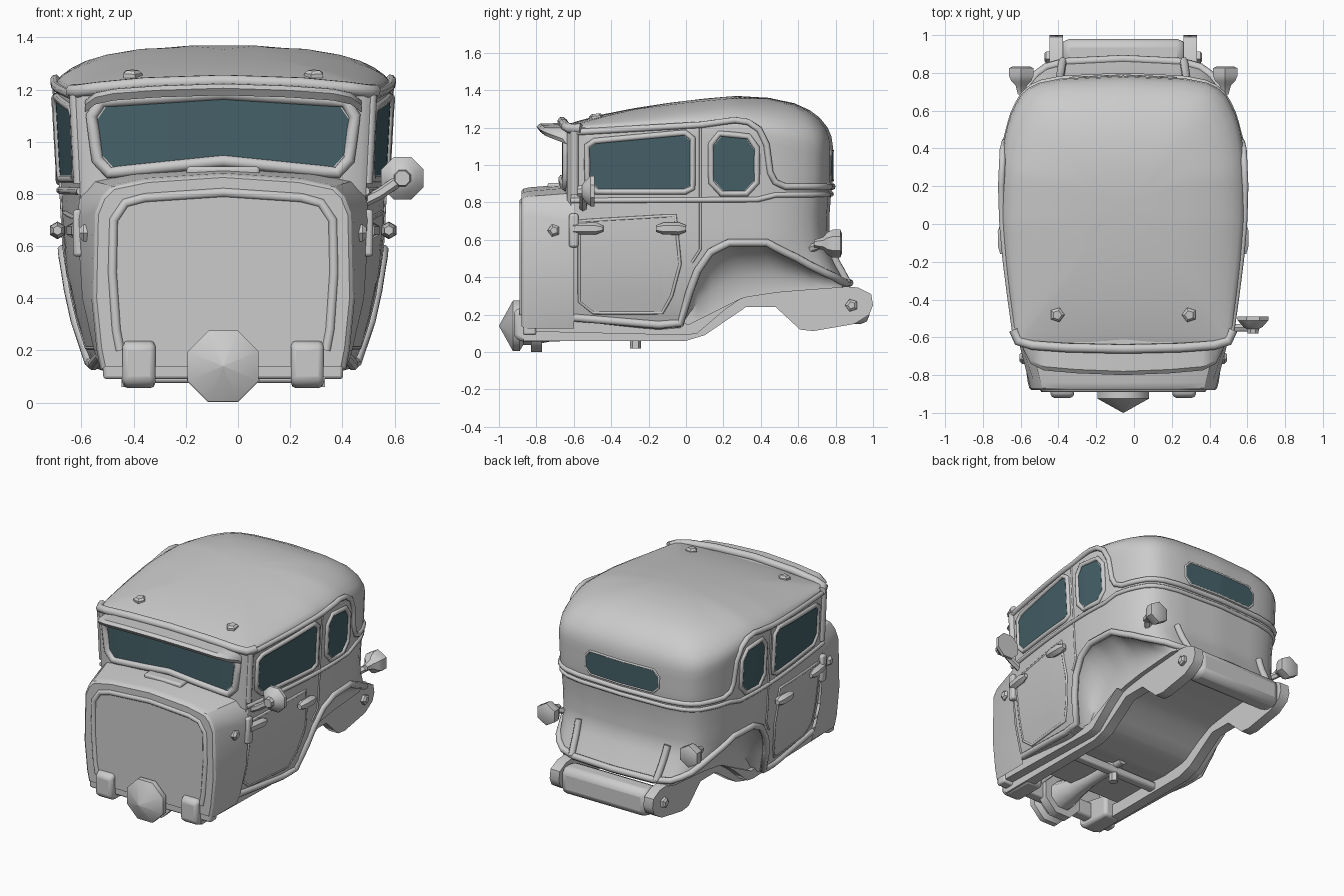
import bpy, bmesh, math
from mathutils import Vector as V

if "Cube" in bpy.data.objects:
    bpy.data.objects.remove(bpy.data.objects["Cube"])
CX = -0.057  # body centre line; only the wing mirror sits off it
glass = bpy.data.materials.new("glass")
glass.diffuse_color = (0.06, 0.12, 0.14, 1)
glass.use_nodes = True
glass.node_tree.nodes["Principled BSDF"].inputs["Base Color"].default_value = glass.diffuse_color

def make(name, verts, faces, mirror=True, mat=None, angle=38):
    bm = bmesh.new()
    vs = [bm.verts.new(v) for v in verts]
    for f in faces:
        bm.faces.new([vs[i] for i in f])
    bmesh.ops.remove_doubles(bm, verts=bm.verts, dist=0.0005)
    bmesh.ops.recalc_face_normals(bm, faces=bm.faces)
    if mirror:  # no end caps inside the mirror plane
        mid = [f for f in bm.faces if all(abs(v.co.x) < .001 for v in f.verts)]
        bmesh.ops.delete(bm, geom=mid, context='FACES_ONLY')
    me = bpy.data.meshes.new(name)
    bm.to_mesh(me)
    bm.free()
    me.shade_smooth()
    me.set_sharp_from_angle(angle=math.radians(angle))
    ob = bpy.data.objects.new(name, me)
    bpy.context.collection.objects.link(ob)
    ob.location.x = CX
    if mat:
        me.materials.append(mat)
    if mirror:
        ob.modifiers.new("mirror", 'MIRROR')
    return ob

def grid(name, rows, wrap=False, caps=False, **kw):
    n, m = len(rows[0]), len(rows)
    faces = [(i*n+j, i*n+(j+1) % n, (i+1)*n+(j+1) % n, (i+1)*n+j)
             for i in range(m-1) for j in range(n if wrap else n-1)]
    if caps:
        faces += [tuple(range(n)), tuple(range((m-1)*n, m*n))]
    return make(name, [p for r in rows for p in r], faces, **kw)

def ring(c, s, w, r, n, ph=0):
    return [c + r*(math.cos((k+ph)*math.tau/n)*s + math.sin((k+ph)*math.tau/n)*w) for k in range(n)]

def tube(name, pts, r, n=8, closed=False, **kw):
    pts = [V(p) for p in pts]
    rows, m, s = [], len(pts), V((0.9, 0.12, 0.35))
    for i, p in enumerate(pts):
        t = V()
        if i or closed:
            t += (p-pts[i-1]).normalized()
        if i < m-1 or closed:
            t += (pts[(i+1) % m]-p).normalized()
        t.normalize()
        if abs(p.x) < .001:  # meets its mirror image squarely
            t = V((math.copysign(1, t.x), 0, 0))
        s = (s - t*s.dot(t)).normalized()
        rows.append(ring(p, s, t.cross(s), r, n))
    return grid(name, rows+rows[:1] if closed else rows, wrap=True, caps=not closed, angle=58, **kw)

def lathe(name, prof, origin, axis, n=8, **kw):
    q, o = V(axis).to_track_quat('Z', 'Y'), V(origin)
    rows = [ring(o + q @ V((0, 0, d)), q @ V((1, 0, 0)), q @ V((0, 1, 0)), r, n, .5) for d, r in prof]
    return grid(name, rows, wrap=True, caps=True, **kw)

def prism(name, poly, x0, x1, bev=0, **kw):  # side-view (y, z) outline pushed along x
    ob = grid(name, [[(x, y, z) for y, z in poly] for x in (x0, x1)], wrap=True, caps=True, **kw)
    if bev:
        b = ob.modifiers.new("bevel", 'BEVEL')
        b.width, b.segments = bev, 2

def box(name, x0, x1, y0, y1, z0, z1, bev=0.012, **kw):
    prism(name, [(y0, z0), (y1, z0), (y1, z1), (y0, z1)], x0, x1, bev, **kw)

def tab(t, T):  # linear table lookup
    for (a, p), (b, q) in zip(T, T[1:]):
        if t <= b:
            return p + (q-p)*(max(t, a)-a)/(b-a)
    return T[-1][1]

# body surface: u runs front centre -> side (u = y) -> rear centre
PX = [(-1.2, 0), (-.66, .54), (-.62, .567), (-.4, .597), (-.2, .622), (0, .64), (.2, .646), (.4, .637), (.5, .622),
      (.6, .592), (.68, .545), (.73, .503), (.78, .452), (.9, .335), (1.25, 0)]
PY = [(-1.2, -.66), (-1, -.657), (-.82, -.648), (-.66, -.635), (-.62, -.615), (.6, .6), (.68, .685), (.73, .722),
      (.78, .747), (.9, .77), (1.25, .785)]
ZF = [(.1, .75), (.14, .785), (.2, .825), (.3, .87), (.4, .907), (.6, .95), (.85, .97), (1.2, 1)]
RY = [(.34, .1), (.4, .07), (.47, .03), (.57, -.015), (.7, -.02), (.84, -.01), (.9, 0)]
ZB = [(-.62, .17), (-.15, .13), (-.03, .14), (.015, .3), (.06, .42), (.13, .52), (.23, .57), (.43, .57),
      (.58, .49), (.68, .41), (.78, .365), (.9, .355)]
FZ = [(-.02, .14), (.05, .15), (.18, .23), (.3, .29), (.5, .32), (.9, .35)]
TOP = [(-.65, 1.245), (-.4, 1.29), (0, 1.345), (.25, 1.37), (.5, 1.367), (.8, 1.355)]

def surf(u, z, off=0.0):
    x, y = tab(u, PX), tab(u, PY)
    w = min(1, max(0, (y-.42)/.3))
    n = V((tab(u+.02, PY)-tab(u-.02, PY) if x > 1e-6 else 0, tab(u-.02, PX)-tab(u+.02, PX), 0)).normalized()
    return V((x*tab(z, ZF), y + w*w*(3-2*w)*tab(z, RY), z)) + n*off

def bead(name, poly, r, off=0.0, closed=False):  # moulding along a (u, z) path
    pts = []
    for a, b in zip(poly, poly[1:]+(poly[:1] if closed else [])):
        k = max(1, int(math.dist(a, b)/.05))
        pts += [(a[0]+(b[0]-a[0])*i/k, a[1]+(b[1]-a[1])*i/k) for i in range(k)]
    tube(name, [surf(u, z, off) for u, z in (pts if closed else pts+[poly[-1]])], r, 8, closed)

def patch(name, poly, off, mat=None):  # outline filled on the body surface
    lo, hi = min(p[0] for p in poly), max(p[0] for p in poly)
    rows = []
    for u in sorted({p[0] for p in poly} | {lo+(hi-lo)*i/12 for i in range(13)}):
        zs = []
        for a, b in zip(poly, poly[1:]+poly[:1]):
            if min(a[0], b[0])-1e-9 <= u <= max(a[0], b[0])+1e-9:
                zs += [a[1], b[1]] if abs(a[0]-b[0]) < 1e-9 else [a[1]+(b[1]-a[1])*(u-a[0])/(b[0]-a[0])]
        rows.append([surf(u, min(zs)+(max(zs)-min(zs))*k/5, off) for k in range(6)])
    grid(name, rows, mat=mat)

# cab shell and roof dome, then floor with wheel tubs, one column at a time
US = sorted({-1.2+.09*i for i in range(7)} | {-.62+.06*i for i in range(10)} | {p[0] for p in ZB}
            | {.18, .28, .33, .38, .48, .53, .63, .73, .84} | {.9+.07*i for i in range(6)})
shell, floor = [], []
for u in US:
    zb, ze = tab(u, ZB), tab(u, [(-.6, 1.2), (0, 1.215), (.3, 1.2), (.7, 1.1)])
    c = [surf(u, zb+(ze-zb)*i/14) for i in range(15)]
    p, e = c[0], c[-1]
    for k in (.99, .96, .9, .82, .7, .5, .25, 0):
        x, y = e.x*k, .1+(e.y-.1)*k
        c.append(V((x, y, ze+(tab(y, TOP)-.08*x*x-ze)*math.sqrt(1-k**4))))
    shell.append(c)
    xi, fz = min(.42, p.x), min(tab(p.y, FZ), zb)
    if u >= -.62:
        floor.append([p, V((max(xi, p.x*.93), p.y, zb-.01)), V((xi+(p.x-xi)*.35, p.y, zb+(fz-zb)*.25)),
                      V((xi, p.y, zb+(fz-zb)*.6)), V((xi, p.y, fz)), V((0, p.y, fz))])
grid("cab_shell", shell)
grid("floor_and_wheel_tubs", floor, angle=50)

# cowl and firewall
F = [(0, .88), (.3, .86), (.435, .832), (.472, .795), (.498, .73), (.505, .4), (.485, .2), (.47, .125)]
B = [(0, .9), (.36, .88), (.5, .85), (.55, .79), (.56, .7), (.54, .4), (.495, .2), (.47, .125)]
sec = lambda s, y, k=1: [(x*k, y, .45+(z-.45)*k) for x, z in s]
front = sec(F, -.88, .96)
grid("cowl", [front, sec(F, -.868, .985), sec(F, -.84), sec(B, -.6)], angle=30)
make("firewall", front+[(0, -.88, front[-1][2])], [tuple(range(len(front)+1))])
tube("firewall_rim", [(x, -.872, z) for x, z in
     [(0, .805), (.3, .785), (.375, .765), (.42, .7), (.425, .5), (.41, .28), (.395, .2)]], .019)
box("cowl_vent", -.14, .14, -.74, -.64, .86, .905, mirror=False)
lathe("cowl_bolt", [(-.02, .035), (.02, .035), (.035, .02)], (.515, -.706, .65), (1, 0, 0), 5)

# windows and their frames
for k, closed, r, poly in [
        ("windscreen", 0, .024, [(-1.2, .945), (-.77, .9), (-.725, .95), (-.71, 1.08), (-.75, 1.135), (-1.2, 1.165)]),
        ("door_window", 1, .016, [(-.52, 1.09), (-.48, 1.115), (-.02, 1.16), (.02, 1.13), (.02, .89), (-.02, .87), (-.47, .87), (-.52, .92)]),
        ("quarter_window", 1, .016, [(.145, .92), (.2, .86), (.31, .86), (.365, .92), (.365, 1.08), (.32, 1.14), (.19, 1.155), (.145, 1.1)]),
        ("rear_window", 0, .007, [(1.25, .925), (1.0, .925), (.96, .965), (.96, 1.03), (1.0, 1.07), (1.25, 1.07)])]:
    patch(k, poly, .004, glass)
    mu, mz = [sum(c)/len(poly) for c in zip(*poly)]
    bead(k+"_frame", [(u if u in (-1.2, 1.25) else u+math.copysign(r*.8, u-mu), z+math.copysign(r*.8, z-mz))
                      for u, z in poly], r, 0, closed)

# doors, seams, belt, drip rail, arch lip
door = [(-.575, .7), (-.06, .73), (-.035, .47), (-.08, .3), (-.13, .21), (-.5, .21), (-.575, .27)]
patch("door_panel", door, .005)
bead("door_bead", door, .009, 0, True)
bead("door_seam", [(.075, 1.2), (.075, .55), (.03, .48)], .007)
bead("belt_bead", [(-.62, .81), (.38, .815), (.48, .84), (1.25, .845)], .015)
bead("drip_rail", [(-.6, 1.175), (.08, 1.215), (.26, 1.24), (.33, 1.23), (.39, 1.19), (.43, 1.11), (.45, .96),
                   (.475, .91), (.53, .885), (1.25, .885)], .018)
bead("window_pillar", [(-.6, .84), (-.6, 1.18)], .022)
bead("rear_rib", [(.88, .37), (.88, .58)], .022, .012)
tube("arch_lip", [surf(u, tab(u, ZB)+.015, .003) for u in US if u >= -.62], .022)
tube("roof_front_lip", [(0, -.662, 1.232), (.3, -.655, 1.222), (.48, -.642, 1.205), (.555, -.62, 1.195), (.58, -.56, 1.195)], .026)
lathe("roof_bolt", [(-.03, .04), (.012, .04), (.024, .025)], (.35, -.48, 1.25), (0, -.1, 1), 5)

# sun visor
grid("sun_visor", [[(x, -.6, 1.225-d), (x, y+.02, 1.222-d), (x, y, 1.205-d), (x, y+.02, 1.178-d), (x, -.6, 1.185-d)]
     for x, d, y in [(0, 0, -.8), (.25, .008, -.79), (.42, .02, -.775), (.49, .035, -.74), (.53, .065, -.66)]], wrap=True, caps=True)

# door hardware and tail lights
lathe("door_handle", [(0, .018), (.04, .034), (.12, .032), (.16, .018)], (.635, 0, .66), (0, -1, 0), 6)
lathe("door_handle_stem", [(-.03, .02), (.03, .02)], (.615, -.03, .66), (1, 0, 0), 6)
box("hinge_plate", .53, .575, -.625, -.575, .56, .74)
lathe("hinge_arm", [(0, .03), (.12, .032), (.16, .015)], (.555, -.6, .66), (.15, 1, 0), 6)
lathe("tail_light", [(0, .02), (.05, .035), (.07, .06), (.1, .075), (.14, .075), (.15, .05)], (.54, .685, .58), (0, 1, 0), 6)
tube("tail_light_arm", [(.5, .66, .55), (.54, .72, .575)], .022, 6)

# wing mirror, right side only
mx = .63-CX
lathe("mirror_head", [(-.07, .03), (-.045, .035), (-.035, .055), (0, .088), (.02, .088)], (mx, -.51, .86), (0, 1, 0), mirror=False)
tube("mirror_arm", [(.53, -.55, .765), (.6, -.55, .80), (mx, -.55, .86)], .022, 6, mirror=False)

# chassis rails, tail tank, cross members
prism("chassis_rail", [(-.87, .06), (0, .06), (.1, .09), (.32, .24), (.48, .24), (.61, .12), (.68, .112), (.9, .15), (.98, .2),
      (1, .25), (.99, .31), (.92, .345), (.8, .355), (.5, .325), (.3, .295), (.18, .235), (.02, .145), (-.87, .145)], .32, .39)
prism("sill_rail", [(-.86, .2), (-.86, .11), (0, .09), (.06, .1), (.2, .22), (.3, .29), (.02, .15)], .39, .45)
prism("front_horn", [(-.92, .08), (-.88, .055), (-.66, .055), (-.66, .2), (-.88, .24), (-.92, .22)], .26, .385, .02)
box("tail_tank", -.33, .33, .83, .98, .15, .335, .045, mirror=False)
lathe("tail_bolt", [(0, .035), (.02, .035), (.03, .02)], (.388, .885, .25), (1, 0, 0), 5)
box("front_cross_member", -.46, .46, -.872, -.8, .09, .2, mirror=False)
box("mid_cross_member", -.33, .33, -.3, -.24, .075, .125, mirror=False)

# gearbox and drive shaft
lathe("gearbox", [(-1, .001), (-.925, .147), (-.89, .147), (-.87, .11), (-.83, .11), (-.83, .15), (-.77, .15), (-.77, .1), (-.65, .075),
      (-.5, .05), (-.3, .045), (-.29, .065), (-.26, .065), (-.24, .03), (-.18, .03)], (0, 0, .14), (0, 1, 0), mirror=False, angle=50)
lathe("drain_plug", [(.02, .03), (.1, .03)], (0, -.27, 0), (0, 0, 1), 6, mirror=False)
